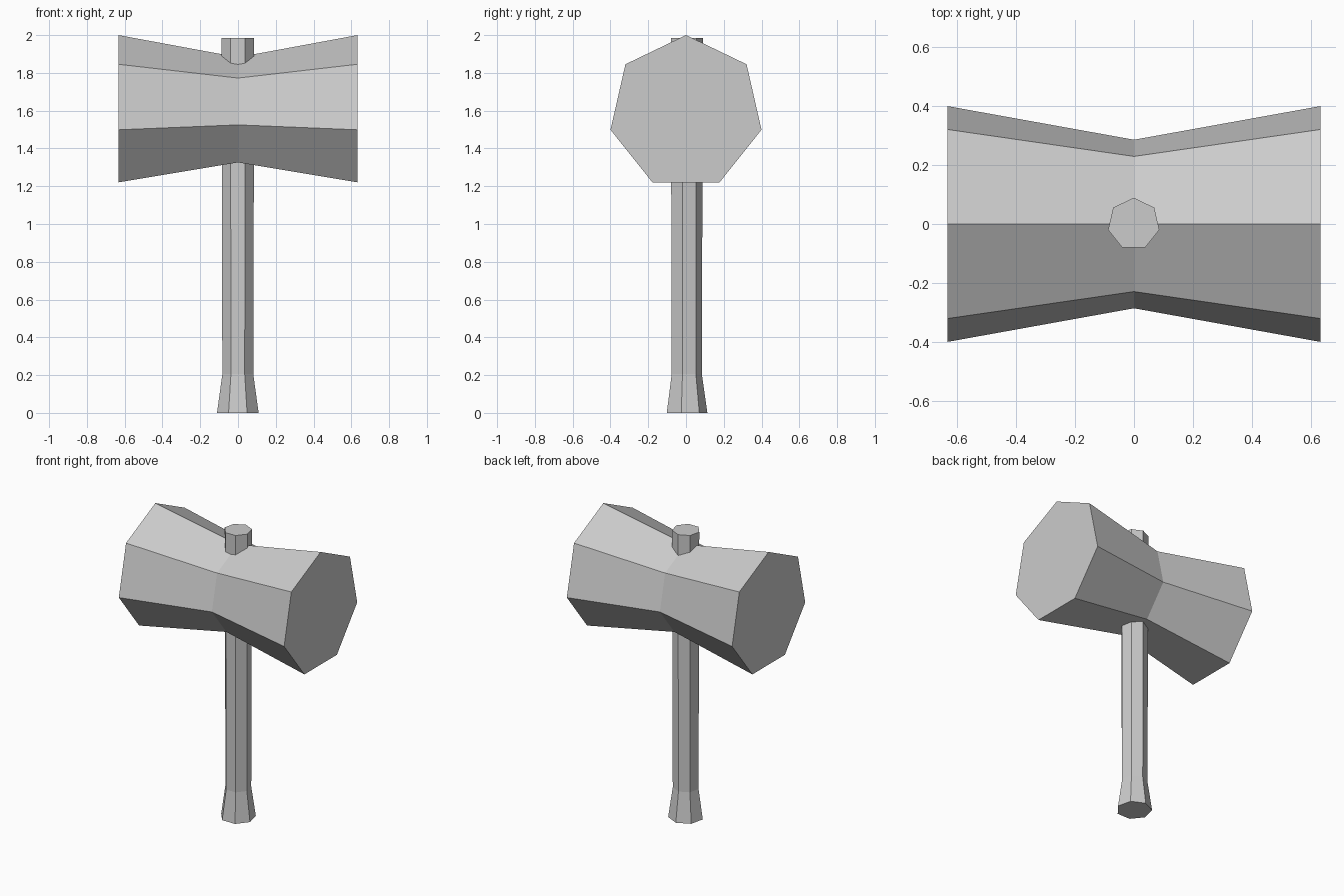
import bpy
import bmesh
from math import sin, cos, tau

if "Cube" in bpy.data.objects:
    bpy.data.objects.remove(bpy.data.objects["Cube"], do_unlink=True)

SIDES = 7
HEAD_Z = 1.59

# One plain grey for the whole mallet
grey = bpy.data.materials.new("plain_grey")
grey.use_nodes = True
grey.diffuse_color = (0.6, 0.6, 0.6, 1)
grey.node_tree.nodes["Principled BSDF"].inputs["Base Color"].default_value = grey.diffuse_color


def loft(name, rings, place):
    """Join heptagon rings of (distance along axis, radius), capped at both ends."""
    bm = bmesh.new()
    loops = []
    for along, radius in rings:
        angles = [tau * i / SIDES for i in range(SIDES)]
        loops.append([bm.verts.new(place(along, radius * sin(a), radius * cos(a))) for a in angles])
    for low, high in zip(loops, loops[1:]):
        for i in range(SIDES):
            j = (i + 1) % SIDES
            bm.faces.new((low[i], low[j], high[j], high[i]))
    bm.faces.new(loops[0])
    bm.faces.new(loops[-1])
    bmesh.ops.recalc_face_normals(bm, faces=bm.faces)
    mesh = bpy.data.meshes.new(name)
    bm.to_mesh(mesh)
    bm.free()
    mesh.materials.append(grey)
    obj = bpy.data.objects.new(name, mesh)
    bpy.context.collection.objects.link(obj)
    return obj


# Head: lies along x, waisted in the middle, one corner pointing up
loft("mallet_head", [(-0.633, 0.41), (0, 0.293), (0.633, 0.41)],
     lambda along, side, up: (along, side, HEAD_Z + up))

# Handle: flared foot, then a straight shaft through the head
loft("handle", [(0, 0.113), (0.205, 0.084), (1.985, 0.089)],
     lambda along, side, up: (side - 0.001, up, along))
